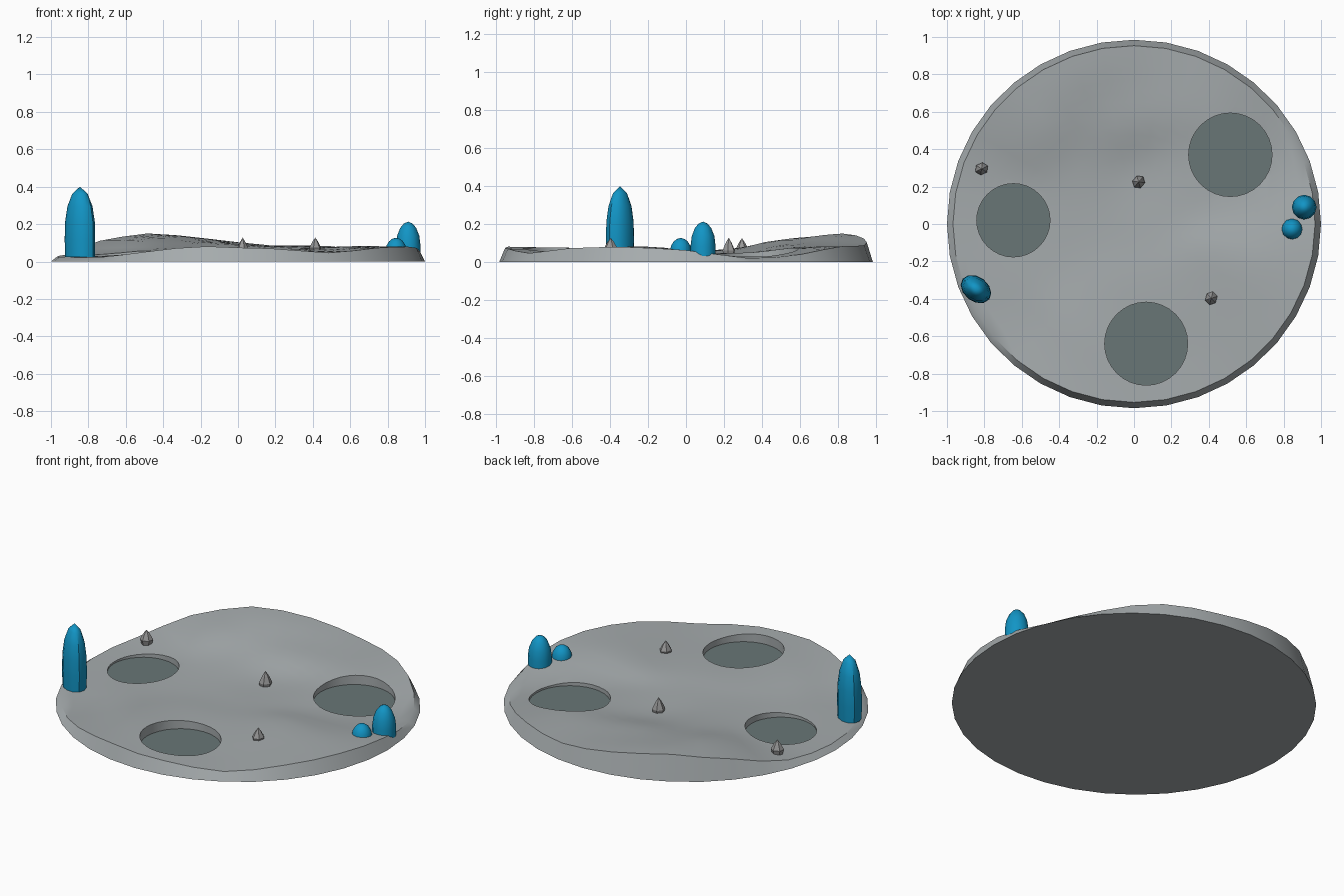
import bpy
import bmesh
from math import sin, cos, exp, radians, tau

if "Cube" in bpy.data.objects:
    bpy.data.objects.remove(bpy.data.objects["Cube"], do_unlink=True)


def material(name, rgb):
    mat = bpy.data.materials.new(name)
    mat.use_nodes = True
    mat.diffuse_color = (*rgb, 1)
    mat.node_tree.nodes["Principled BSDF"].inputs["Base Color"].default_value = (*rgb, 1)
    return mat


GROUND = material("pale grey ground", (0.38, 0.41, 0.42))
FLOOR = material("dark crater grey", (0.14, 0.18, 0.18))
CRYSTAL = material("crystal blue", (0.006, 0.30, 0.56))
ROCK = material("rock grey", (0.31, 0.31, 0.31))


def make_object(name, bm, mat, smooth=False):
    bmesh.ops.recalc_face_normals(bm, faces=bm.faces[:])
    mesh = bpy.data.meshes.new(name)
    bm.to_mesh(mesh)
    bm.free()
    mesh.materials.append(mat)
    obj = bpy.data.objects.new(name, mesh)
    bpy.context.collection.objects.link(obj)
    if smooth:
        activate(obj)
        bpy.ops.object.shade_smooth_by_angle(angle=radians(35))
    return obj


def activate(obj):
    for other in bpy.context.selected_objects:
        other.select_set(False)
    obj.select_set(True)
    bpy.context.view_layer.objects.active = obj


def bridge(bm, low, high):
    n = len(low)
    for i in range(n):
        bm.faces.new((low[i], low[(i + 1) % n], high[(i + 1) % n], high[i]))


def fan(bm, ring, tip):
    for i, v in enumerate(ring):
        bm.faces.new((v, ring[(i + 1) % len(ring)], tip))


# Terrain heights in hundredths: rim values every 20 degrees, then inner points
DEPTH = 0.985
SEGMENTS = 36
RIM = [6.5, 1.5, 3, 9, 8.5, 12.5, 16, 11, 3.5, 2, 2, 2, 5, 9, 8, 4, 7.5, 8]
INNER = [(0, 0, 5), (.6, -.2, 9), (.5, .65, 8), (.6, .13, 3.5), (.28, .3, 5),
         (-.5, .55, 13), (-.75, .2, 4), (-.1, .6, 10), (.2, .7, 8), (-.3, 0, 6),
         (-.45, -.2, 5), (-.7, -.25, 3), (-.85, 0, 3), (-.2, -.4, 7),
         (.15, -.4, 6), (.06, -.88, 6), (.3, -.65, 5), (-.2, -.7, 8),
         (.02, .22, 3.5), (.41, -.4, 6), (-.3, .3, 7)]
CONTROLS = INNER + [(.96 * cos(radians(20 * i)), .96 * sin(radians(20 * i)), h)
                    for i, h in enumerate(RIM)]


def ground_height(x, y):
    total = weight = 0
    for cx, cy, h in CONTROLS:
        w = exp(-((x - cx) ** 2 + (y - cy) ** 2) / 0.045)
        total += w * h
        weight += w
    return total / weight / 100


def ground_ring(bm, radius, flat=False):
    ring = []
    for i in range(SEGMENTS):
        a = tau * i / SEGMENTS
        x, y = radius * cos(a), radius * sin(a) * DEPTH
        ring.append(bm.verts.new((x, y, 0 if flat else ground_height(x, y))))
    return ring


# Disc of uneven ground with sloping sides and a flat underside
bm = bmesh.new()
RINGS = 16
rings = [ground_ring(bm, 0.968 * k / RINGS) for k in range(1, RINGS + 1)]
rings.append(ground_ring(bm, 1, flat=True))
fan(bm, rings[0], bm.verts.new((0, 0, ground_height(0, 0))))
for inner, outer in zip(rings, rings[1:]):
    bridge(bm, inner, outer)
bm.faces.new(rings[-1])
terrain = make_object("terrain", bm, GROUND)

# Craters: cut round pits and lay a dark floor in each
for n, (x, y, r) in enumerate([(.515, .37, .223), (-.645, .02, .196), (.065, -.64, .222)], 1):
    bm = bmesh.new()
    bmesh.ops.create_cone(bm, cap_ends=True, segments=32, radius1=r, radius2=r, depth=0.5)
    cutter = make_object("crater_cutter", bm, GROUND)
    cutter.location = (x, y, 0.266)
    cutter.hide_render = True
    bpy.context.view_layer.update()
    cut = terrain.modifiers.new("crater", "BOOLEAN")
    cut.operation = "DIFFERENCE"
    cut.solver = "EXACT"
    cut.object = cutter
    activate(terrain)
    bpy.ops.object.modifier_apply(modifier=cut.name)
    bpy.data.objects.remove(cutter, do_unlink=True)

    bm = bmesh.new()
    bmesh.ops.create_circle(bm, cap_ends=True, segments=32, radius=r)
    floor = make_object(f"crater_floor_{n}", bm, FLOOR)
    floor.location = (x, y, 0.018)

activate(terrain)
bpy.ops.object.shade_smooth_by_angle(angle=radians(35))


def spire(name, profile, segments, centre, size, base, top, mat, turn=0, smooth=False):
    """Closed pointed shape turned from a (radius, height) profile."""
    bm = bmesh.new()
    loops = []
    for r, h in profile:
        loops.append([bm.verts.new((size[0] * r * cos(tau * i / segments),
                                    size[1] * r * sin(tau * i / segments),
                                    h * (top - base))) for i in range(segments)])
    bm.faces.new(loops[0])
    for low, high in zip(loops, loops[1:]):
        bridge(bm, low, high)
    fan(bm, loops[-1], bm.verts.new((0, 0, top - base)))
    obj = make_object(name, bm, mat, smooth)
    obj.location = (*centre, base)
    obj.rotation_euler.z = radians(turn)
    return obj


# Blue crystals
POINTED = [(.97, 0), (1, .25), (.97, .5), (.82, .72), (.5, .9)]
DOMED = [(1, 0), (1, .35), (.9, .62), (.65, .83), (.35, .95)]
spire("tall_crystal", POINTED, 12, (-.845, -.348), (.09, .066), .025, .4, CRYSTAL, -38, True)
spire("middle_crystal", DOMED, 12, (.91, .09), (.066, .066), .015, .213, CRYSTAL, 0, True)
spire("small_crystal", DOMED, 12, (.845, -.028), (.056, .056), .02, .127, CRYSTAL, 0, True)

# Small faceted rocks
FACETED = [(.7, 0), (1, .4), (.5, .75)]
for n, (x, y, base, top) in enumerate([(-.815, .295, .03, .125), (.025, .225, .015, .128),
                                       (.413, -.397, .035, .128)], 1):
    spire(f"rock_{n}", FACETED, 6, (x, y), (.037, .033), base, top, ROCK, 25 * n)
